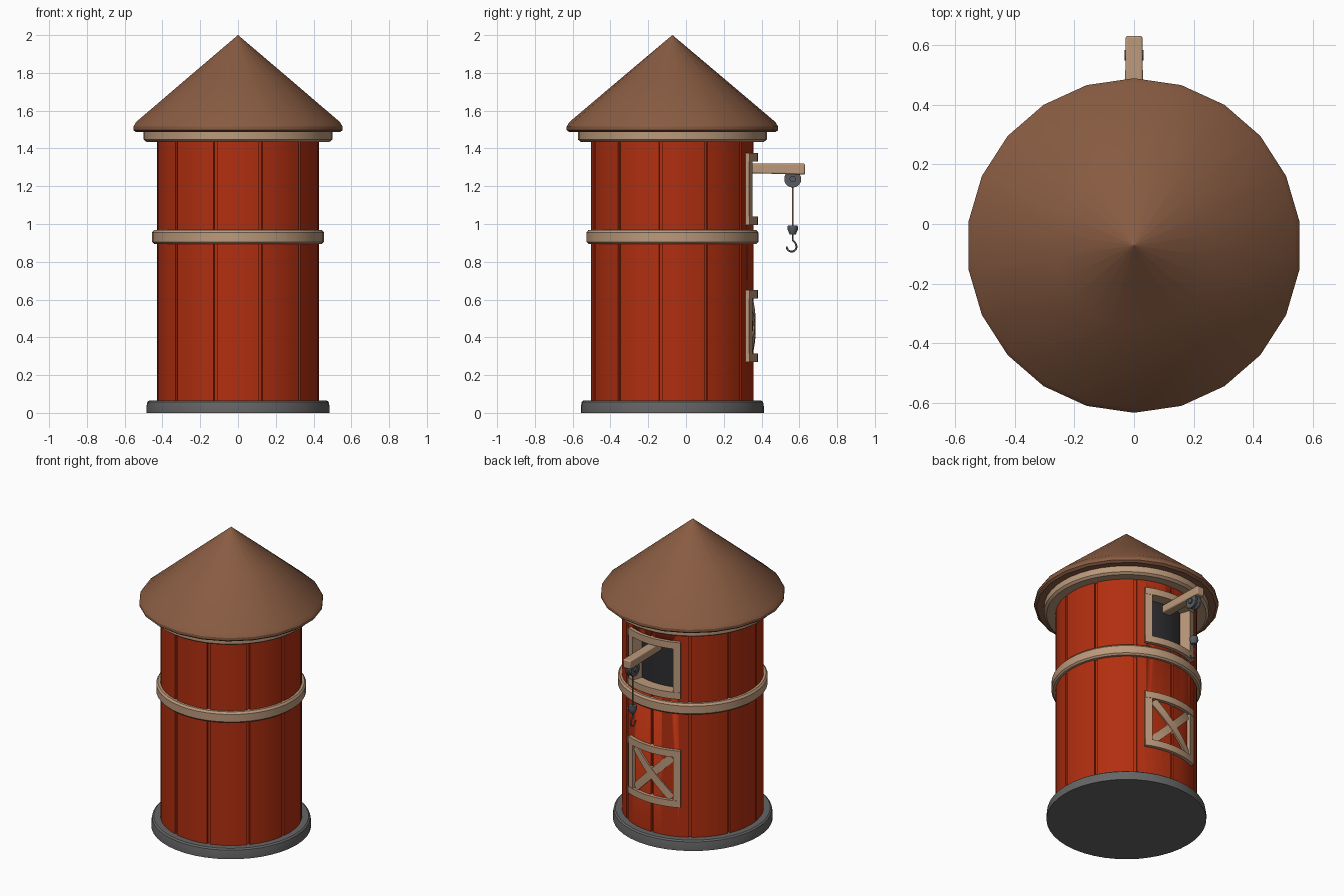
import bpy, bmesh, math
from mathutils import Vector

if "Cube" in bpy.data.objects:
    bpy.data.objects.remove(bpy.data.objects["Cube"])

CY = -0.072          # silo axis in y
R = 0.43             # wall radius


def material(name, r, g, b):
    m = bpy.data.materials.new(name)
    m.diffuse_color = (r, g, b, 1)
    m.use_nodes = True
    m.node_tree.nodes["Principled BSDF"].inputs["Base Color"].default_value = m.diffuse_color
    return m


RED = material("barn red", 0.44, 0.028, 0.005)
BROWN = material("roof brown", 0.25, 0.107, 0.055)
TAN = material("pale wood", 0.50, 0.32, 0.20)
STONE = material("stone grey", 0.13, 0.13, 0.13)
METAL = material("metal grey", 0.10, 0.105, 0.115)
DARK = material("dark interior", 0.027, 0.027, 0.03)
ROPE = material("rope brown", 0.20, 0.12, 0.06)


def finish(name, bm, mat, angle=30):
    bmesh.ops.remove_doubles(bm, verts=bm.verts, dist=1e-5)
    bmesh.ops.recalc_face_normals(bm, faces=bm.faces)
    me = bpy.data.meshes.new(name)
    bm.to_mesh(me)
    bm.free()
    me.materials.append(mat)
    ob = bpy.data.objects.new(name, me)
    bpy.context.collection.objects.link(ob)
    bpy.ops.object.select_all(action='DESELECT')
    ob.select_set(True)
    bpy.context.view_layer.objects.active = ob
    bpy.ops.object.shade_smooth_by_angle(angle=math.radians(angle))
    return ob


def loft(name, rings, mat, closed=False, angle=30):
    """Skin a list of equal-length point rings, capping the ends."""
    bm = bmesh.new()
    vs = [[bm.verts.new(p) for p in ring] for ring in rings]
    n = len(vs[0])
    for a, b in zip(vs, vs[1:] + vs[:1] if closed else vs[1:]):
        for i in range(n):
            j = (i + 1) % n
            bm.faces.new((a[i], a[j], b[j], b[i]))
    if not closed:
        bm.faces.new(vs[0])
        bm.faces.new(vs[-1])
    return finish(name, bm, mat, angle)


def lathe(name, profile, sides, mat, closed=False):
    """Turn (radius, z) points round the silo axis; a corner faces -y."""
    rings = [[(r * math.sin(k * math.tau / sides),
               CY - r * math.cos(k * math.tau / sides), z)
              for k in range(sides)] for r, z in profile]
    return loft(name, rings, mat, closed)


def on_wall(s, z, r):
    """Point on the back wall, s = arc length from the middle."""
    return (r * math.sin(s / R), CY + r * math.cos(s / R), z)


def board(name, s0, z0, s1, z1, w, r0, r1, mat=TAN, steps=10):
    """Board bent round the wall from (s0,z0) to (s1,z1)."""
    d = Vector((s1 - s0, z1 - z0)).normalized() * (w / 2)
    rings = []
    for i in range(steps + 1):
        t = i / steps
        s, z = s0 + (s1 - s0) * t, z0 + (z1 - z0) * t
        rings.append([on_wall(s - d.y, z + d.x, r0), on_wall(s - d.y, z + d.x, r1),
                      on_wall(s + d.y, z - d.x, r1), on_wall(s + d.y, z - d.x, r0)])
    return loft(name, rings, mat)


def disc_x(name, profile, y, z, mat, sides=20):
    """Turn (x, radius) points round an axis along x."""
    return loft(name, [[(x, y + r * math.cos(k * math.tau / sides),
                         z + r * math.sin(k * math.tau / sides))
                        for k in range(sides)] for x, r in profile], mat)


def tube(name, pts, radius, mat):
    cu = bpy.data.curves.new(name, 'CURVE')
    cu.dimensions = '3D'
    cu.bevel_depth = radius
    cu.bevel_resolution = 2
    cu.use_fill_caps = True
    sp = cu.splines.new('POLY')
    sp.points.add(len(pts) - 1)
    for p, c in zip(sp.points, pts):
        p.co = (*c, 1)
    cu.materials.append(mat)
    ob = bpy.data.objects.new(name, cu)
    bpy.context.collection.objects.link(ob)


# Stone base, roof, eave ring and middle band
lathe("base", [(0.485, 0), (0.485, 0.03), (0.48, 0.058), (0.47, 0.066), (0.40, 0.066)], 44, STONE)
lathe("roof", [(0.44, 1.488), (0.545, 1.486), (0.56, 1.497), (0.56, 1.515),
               (0.545, 1.54), (0.27, 1.773), (0.0005, 2.0)], 22, BROWN)
lathe("eave_ring", [(0.42, 1.435), (0.485, 1.435), (0.50, 1.447), (0.50, 1.49), (0.42, 1.49)],
      44, TAN, closed=True)
lathe("middle_band", [(0.42, 0.895), (0.445, 0.895), (0.455, 0.905), (0.455, 0.955),
                      (0.445, 0.968), (0.42, 0.968)], 44, TAN, closed=True)

# Plank wall: eleven planks parted by narrow grooves
outline = []
step, gap = math.tau / 11, 0.009 / R
for k in range(11):
    a0, a1 = (k - 0.5) * step + gap, (k + 0.5) * step - gap
    outline.append((a0, R - 0.015))
    outline += [(a0 + (a1 - a0) * i / 4, R) for i in range(5)]
    outline.append((a1, R - 0.015))
wall = loft("plank_wall", [[(r * math.sin(a), CY - r * math.cos(a), z) for a, r in outline]
                           for z in (0.05, 1.46)], RED)

# Hatch opening cut in the back wall, with a dark inside
cutter = board("hatch_cutter", -0.175, 1.18, 0.175, 1.18, 0.33, 0.37, 0.5, DARK)
cutter.hide_render = True
cutter.hide_set(True)
mod = wall.modifiers.new("hatch", 'BOOLEAN')
mod.operation = 'DIFFERENCE'
mod.object = cutter
board("hatch_inside", -0.17, 1.18, 0.17, 1.18, 0.32, 0.372, 0.378, DARK)


# Curved frames of the hatch and the door below it
def frame(name, z0, z1, r0):
    s, w, r1 = 0.19, 0.045, 0.452
    board(name + "_top", -s, z1 - w / 2, s, z1 - w / 2, w, r0, r1)
    board(name + "_bottom", -s, z0 + w / 2, s, z0 + w / 2, w, r0, r1)
    for side, x in (("left", 1), ("right", -1)):
        c = x * (s - w / 2)
        board(name + "_" + side, c, z0 + w, c, z1 - w, w, r0, r1 - 0.002, steps=1)


frame("hatch_frame", 0.995, 1.375, 0.375)
frame("door_frame", 0.27, 0.65, 0.41)
board("door_brace_a", -0.135, 0.325, 0.135, 0.595, 0.05, 0.41, 0.440)
board("door_brace_b", 0.135, 0.325, -0.135, 0.595, 0.05, 0.41, 0.437)

# Hoist beam, slightly thicker at the tip side
beam = loft("hoist_beam", [[(-w, y, z0), (w, y, z0), (w, y, z1), (-w, y, z1)]
                           for y, w, z0, z1 in ((0.28, 0.032, 1.27, 1.322),
                                                (0.63, 0.028, 1.262, 1.32))], TAN)
bev = beam.modifiers.new("soft_edges", 'BEVEL')
bev.width = 0.007
bev.segments = 2

# Pulley wheel, hub, rope, weight and hook
PY = 0.565
disc_x("pulley_wheel", [(-0.022, 0.045), (-0.010, 0.045), (-0.004, 0.035),
                        (0.004, 0.035), (0.010, 0.045), (0.022, 0.045)], PY, 1.238, METAL)
disc_x("pulley_hub", [(-0.032, 0.017), (0.032, 0.017)], PY, 1.238, METAL, 12)
tube("rope", [(0, PY, 1.22), (0, PY, 0.98)], 0.005, ROPE)
loft("hook_block", [[(r * math.cos(k * math.tau / 12), PY + r * math.sin(k * math.tau / 12), z)
                     for k in range(12)]
                    for r, z in ((0.026, 0.992), (0.028, 0.972), (0.016, 0.945))], METAL)
hook = [(0, PY, 0.95), (0, PY, 0.915), (0, PY + 0.012, 0.902)]
for i in range(11):
    a = math.radians(30 - i * 21)
    hook.append((0, PY - 0.006 + 0.026 * math.cos(a), 0.880 + 0.026 * math.sin(a)))
tube("hook", hook, 0.005, METAL)
